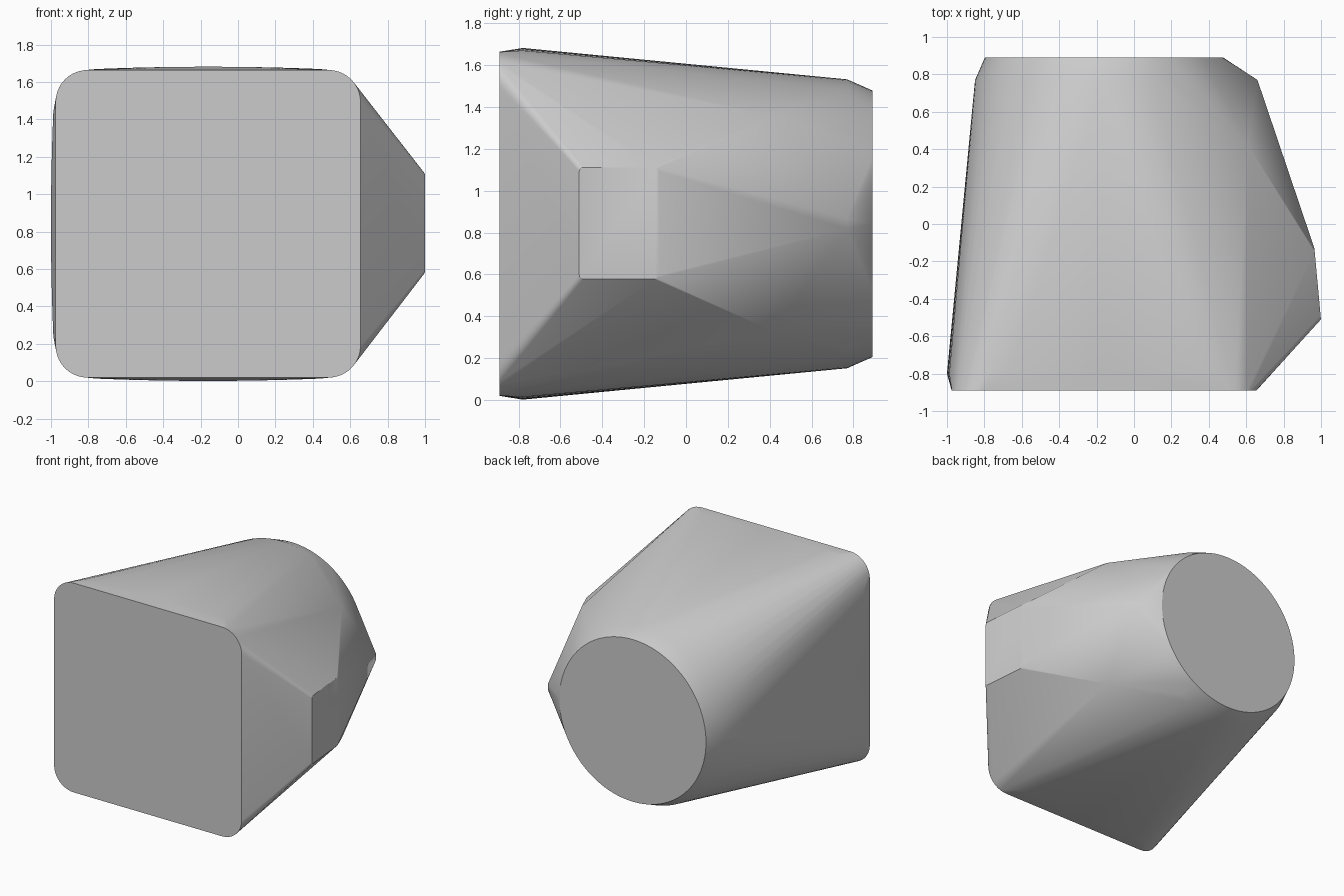
import bpy, bmesh, math

cube = bpy.data.objects.get("Cube")
if cube:
    bpy.data.objects.remove(cube, do_unlink=True)

CX, CZ = -0.16, 0.842   # axis of the body


def rounded_rect(half_u, half_v, radius, steps):
    """Outline of a rounded rectangle around the origin."""
    pts = []
    for quarter in range(4):
        su = 1 if quarter in (0, 3) else -1
        sv = 1 if quarter in (0, 1) else -1
        for i in range(steps + 1):
            a = math.pi / 2 * (quarter + i / steps)
            pts.append((su * (half_u - radius) + radius * math.cos(a),
                        sv * (half_v - radius) + radius * math.sin(a)))
    return pts


def circle(radius, y, count=96):
    return [(CX + radius * math.cos(math.tau * i / count), y,
             CZ + radius * math.sin(math.tau * i / count)) for i in range(count)]


# Flat front with rounded corners
points = [(CX + u, -0.89, CZ + v) for u, v in rounded_rect(0.815, 0.822, 0.17, 10)]

# Slightly bowed rim just behind the front (top, bottom and left)
for i in range(-6, 7):
    t = i / 10
    bow = 0.84 - 0.035 * t * t
    points += [(CX + t, -0.78, CZ + bow), (CX + t, -0.78, CZ - bow),
               (CX - bow, -0.8, CZ + t)]

# Round back with a chamfered edge
points += circle(0.69, 0.77) + circle(0.637, 0.89)

# Flat pad on the left side, leaning inward to the back
for u, v in rounded_rect(0.19, 0.267, 0.02, 4):
    points.append((0.982 - 0.092 * u, -0.32 + u, 0.845 + v))

# Ridge running from the pad to the back, with a shoulder above and below
for side in (-1, 1):
    points += [(0.66, 0.77, CZ + 0.025 * side), (0.61, 0.42, CZ + 0.515 * side)]

# Skin everything into one convex shell
bm = bmesh.new()
for p in points:
    bm.verts.new(p)
bmesh.ops.remove_doubles(bm, verts=bm.verts, dist=0.0005)
hull = bmesh.ops.convex_hull(bm, input=bm.verts)
loose = {g for g in hull["geom_interior"] + hull["geom_unused"]
         if isinstance(g, bmesh.types.BMVert)}
bmesh.ops.delete(bm, geom=list(loose), context="VERTS")
bmesh.ops.dissolve_limit(bm, angle_limit=math.radians(0.3),
                         verts=bm.verts, edges=bm.edges)
bmesh.ops.recalc_face_normals(bm, faces=bm.faces)
mesh = bpy.data.meshes.new("body_shell")
bm.to_mesh(mesh)
bm.free()
body = bpy.data.objects.new("body_shell", mesh)
bpy.context.collection.objects.link(body)

# Plain grey
grey = bpy.data.materials.new("light_grey")
grey.use_nodes = True
colour = (0.6, 0.6, 0.6, 1)
grey.diffuse_color = colour
grey.node_tree.nodes["Principled BSDF"].inputs["Base Color"].default_value = colour
mesh.materials.append(grey)

bpy.ops.object.select_all(action="DESELECT")
body.select_set(True)
bpy.context.view_layer.objects.active = body
bpy.ops.object.shade_smooth_by_angle(angle=math.radians(30))
